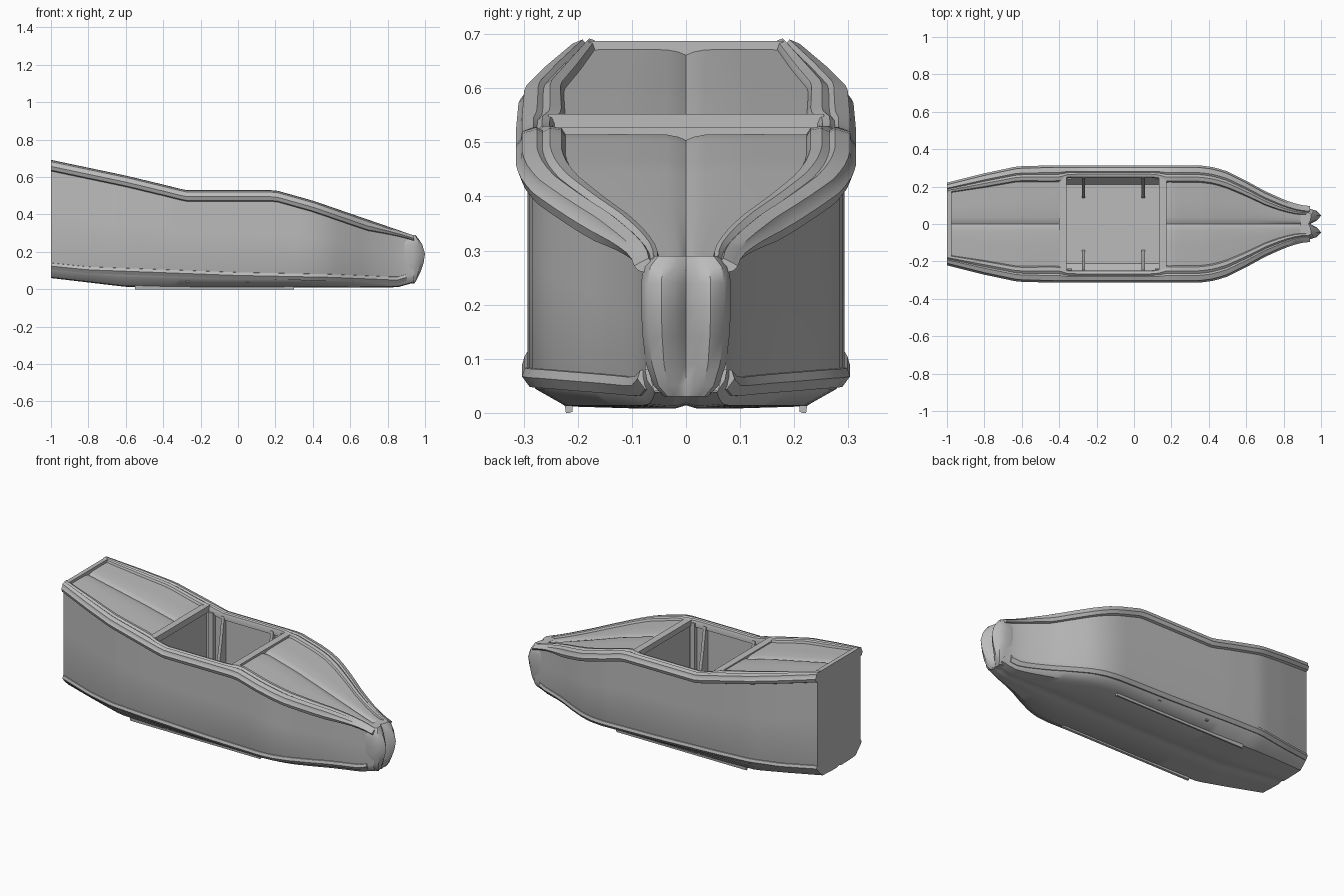
import bpy, bmesh, math

if "Cube" in bpy.data.objects:
    bpy.data.objects.remove(bpy.data.objects["Cube"])

grey = bpy.data.materials.new("hull grey")
grey.diffuse_color = (0.5, 0.5, 0.5, 1)
grey.use_nodes = True
grey.node_tree.nodes["Principled BSDF"].inputs["Base Color"].default_value = grey.diffuse_color

# Hull lines along x: half width, sheer height, bottom, chine, rail width
WIDTH = [(-1, .2), (-.8, .25), (-.62, .288), (-.4, .293), (.35, .293), (.43, .282), (.5, .26),
         (.6, .21), (.7, .155), (.8, .11), (.88, .082), (.94, .075)]
SHEER = [(-1, .692), (-.6, .608), (-.4, .56), (-.28, .53), (.2, .53), (.4, .474), (.94, .288)]
BOTTOM = [(-1, .06), (-.6, .013), (-.2, .008), (.85, .01), (.94, .035)]
CHINE = [(-1, .13), (-.8, .11), (-.4, .095), (0, .08), (.5, .07), (.85, .055), (.94, .08)]
RAIL = [(-1, .035), (-.8, .055), (-.4, .07), (-.35, .045), (.12, .045), (.17, .07), (.5, .07),
        (.75, .05), (.94, .025)]


def at(table, x):
    """Linear interpolation in a table of (x, value)."""
    if x <= table[0][0]:
        return table[0][1]
    for (x0, v0), (x1, v1) in zip(table, table[1:]):
        if x <= x1:
            return v0 + (v1 - v0) * (x - x0) / (x1 - x0)
    return table[-1][1]


def steps(a, b, n):
    return [a + (b - a) * i / n for i in range(n + 1)]


def finish(name, bm, flip=None, angle=35):
    bmesh.ops.remove_doubles(bm, verts=bm.verts, dist=.0004)
    bmesh.ops.recalc_face_normals(bm, faces=bm.faces)
    if flip == "in" or (flip == "up" and sum(f.normal.z for f in bm.faces) < 0) \
            or (flip == "fore" and sum(f.normal.x for f in bm.faces) < 0):
        bmesh.ops.reverse_faces(bm, faces=bm.faces)
    me = bpy.data.meshes.new(name)
    bm.to_mesh(me)
    bm.free()
    ob = bpy.data.objects.new(name, me)
    bpy.context.collection.objects.link(ob)
    me.materials.append(grey)
    bpy.ops.object.select_all(action='DESELECT')
    ob.select_set(True)
    bpy.context.view_layer.objects.active = ob
    bpy.ops.object.shade_smooth_by_angle(angle=math.radians(angle))
    return ob


def loft(name, sections, closed=False, caps=(False, False), flip=None, mirror=False):
    """Skin a list of 3D sections; optionally cap the ends and mirror across y."""
    bm = bmesh.new()
    for side in ((1, -1) if mirror else (1,)):
        rings = [[bm.verts.new((x, y * side, z)) for x, y, z in s] for s in sections]
        n = len(rings[0])
        for a, b in zip(rings, rings[1:]):
            for i in range(n if closed else n - 1):
                j = (i + 1) % n
                bm.faces.new((a[i], a[j], b[j], b[i]))
        for cap, ring in zip(caps, (rings[0], rings[-1])):
            if cap:
                bm.faces.new(ring)
    return finish(name, bm, flip)


def along(xs, section):
    return [[(x, y, z) for y, z in section(x)] for x in xs]


def both(half):
    """Complete a half section running from the side to the centre line."""
    return half + [(-y, z) for y, z in reversed(half[:-1])]


# Hull shell with flat bottom, bevelled chine and centre seam
def hull_section(x):
    w, s, b, c = (at(t, x) for t in (WIDTH, SHEER, BOTTOM, CHINE))
    return both([(w, s - .03), (w, (s + c) / 2), (w, c), (w * .95, c - (c - b) * .45),
                 (w * .76, b + .004), (w * .3, b), (.02, b), (0, b + .006)])


HX = steps(-1, .94, 48)
loft("hull", along(HX, hull_section), caps=(True, False))


# Layered rail along the sheer
def rail_section(x):
    w, s, r = at(WIDTH, x), at(SHEER, x), at(RAIL, x)
    k = min(1, w / .16)
    return [(w - .004, s - .062 * k), (w + .013, s - .055 * k), (w + .021, s - .035 * k),
            (w + .012, s - .024 * k), (w + .01, s - .01), (w - r * .25, s - .002),
            (w - r * .4, s - .008), (w - r * .6, s), (w - r * .9, s - .004),
            (w - r, s - .015), (w - r, s - .04), (w - r * .5, s - .05)]


loft("gunwale_rail", along(HX, rail_section), True, (True, True), mirror=True)


# Rub strip along the chine
def strip_section(x):
    w, c = at(WIDTH, x), at(CHINE, x)
    return [(w - .01, c + .012), (w + .005, c + .01), (w + .01, c - .006),
            (w - .004, c - .025), (w - .02, c - .025)]


loft("chine_strip", along(steps(-1, .9, 44), strip_section), True, (True, True), mirror=True)


# Short runners under the bottom
def runner_section(x):
    return [(.21, .02), (.21, .002), (.215, 0), (.222, 0), (.226, .03)]


loft("bottom_runner", along(steps(-.55, .3, 6), runner_section), True, (True, True), mirror=True)


# Fore and aft decks with a shallow centre seam
def deck_section(x):
    e, z = at(WIDTH, x) - at(RAIL, x) * .7, at(SHEER, x) - .016
    g = min(1, e / .15)
    return both([(e, z), (e * .5, z + .001), (.035 * g, z), (.014 * g, z - .004), (0, z - .01)])


AFT, FORE = -.39, .16
loft("aft_deck", along(steps(-1, AFT, 14), deck_section), flip="up")
loft("fore_deck", along(steps(FORE, .945, 22), deck_section), flip="up")


# Cockpit well: inner sides, floor and two bulkheads
def well_section(x):
    w, z = at(WIDTH, x) - .03, at(SHEER, x) - .02
    return [(w, z), (w, .1), (w * .8, .04), (-w * .8, .04), (-w, .1), (-w, z)]


loft("cockpit_well", along(steps(AFT, FORE, 10), well_section), caps=(True, True), flip="in")


def box(name, x0, x1, y, z0, z1):
    loft(name, [[(x, -y, z0), (x, y, z0), (x, y, z1), (x, -y, z1)] for x in (x0, x1)],
         True, (True, True))


# Cross beams at the deck ends and the stern
box("aft_cockpit_beam", -.4, -.36, .255, .515, .552)
box("fore_cockpit_beam", .135, .175, .255, .495, .527)
box("stern_beam", -1, -.975, .18, .655, .687)

# Side frames in the cockpit, widening towards the floor
for name, x in (("aft_side_frame", -.27), ("fore_side_frame", .05)):
    frame = [(.27, .51), (.245, .51), (.225, .38), (.19, .2), (.14, .04), (.27, .04)]
    loft(name, [[(x + d, y, z) for y, z in frame] for d in (-.009, .009)],
         True, (True, True), mirror=True)

# Corner posts at the cockpit ends
for name, x in (("aft_corner_post", -.345), ("fore_corner_post", .125)):
    post = [(.27, .06), (.238, .06), (.238, .515), (.27, .515)]
    loft(name, [[(x + d, y, z) for y, z in post] for d in (-.014, .014)],
         True, (True, True), mirror=True)

# Two-lobed stem: rows by height as (z, lobe x, outer half width)
ROWS = [(.29, .945, .06), (.27, .965, .078), (.24, .985, .083), (.19, 1.0, .083),
        (.14, .992, .08), (.09, .975, .074), (.05, .955, .06), (.03, .935, .04)]
stem = []
for z, x, w in ROWS:
    c = .945 if z < .28 else .935
    half = [(.89, w, z), (.935, w, z), ((x + .935) / 2 + .008, w * .85, z), (x, w * .55, z),
            (x - (x - c) * .35, w * .25, z), (c - .003, 0, z)]
    stem.append(half + [(a, -y, h) for a, y, h in reversed(half[:-1])])
loft("stem", stem, True, (True, True))
